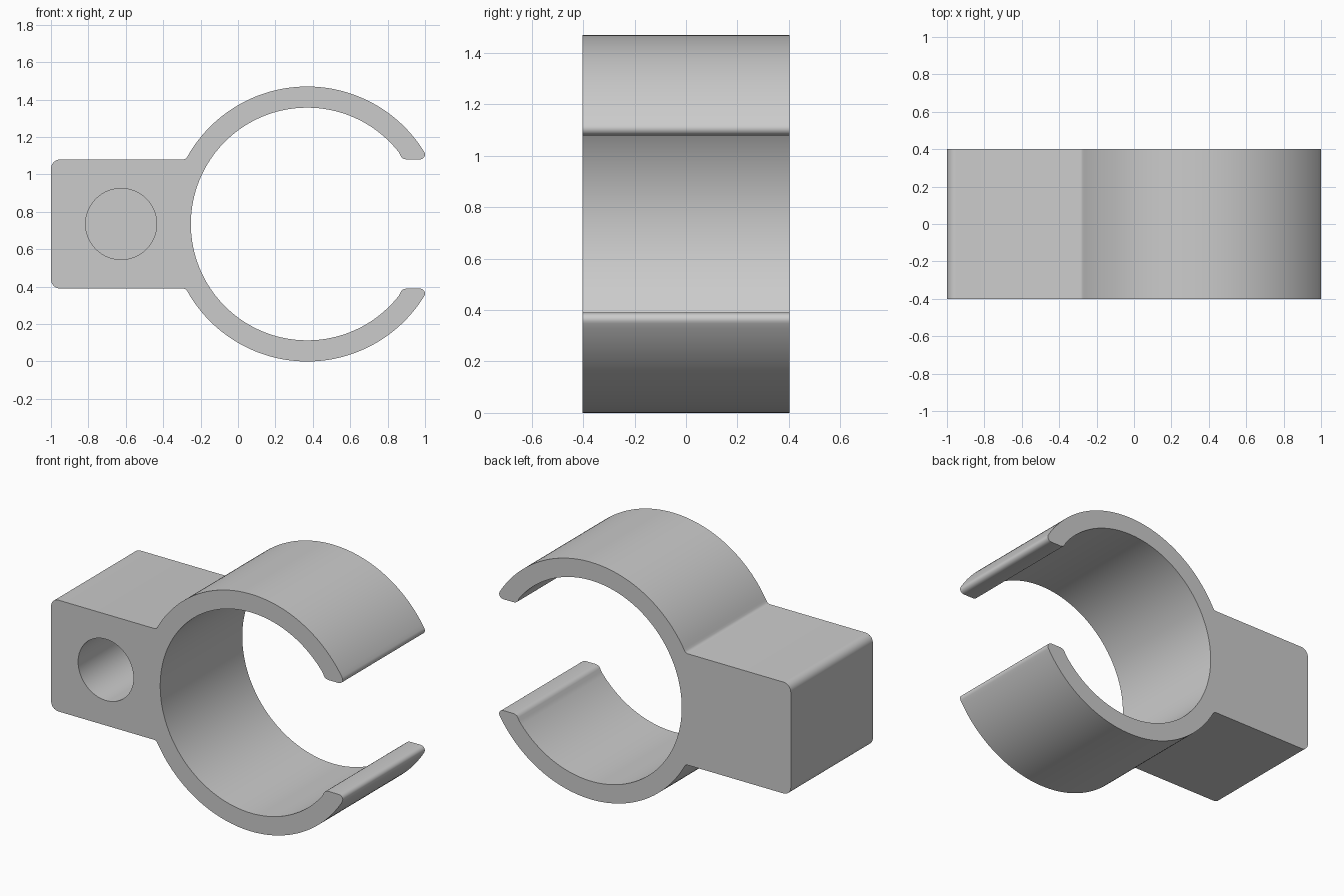
import bpy, bmesh
from math import sin, cos, pi, atan2

if "Cube" in bpy.data.objects:
    bpy.data.objects.remove(bpy.data.objects["Cube"])

CX, CZ = 0.37, 0.735          # ring centre
R_OUT, R_IN = 0.735, 0.622    # ring radii
HALF_DEPTH = 0.402


def arc(cx, cz, r, a0, a1, n):
    return [(cx + r * cos(a0 + (a1 - a0) * i / n), cz + r * sin(a0 + (a1 - a0) * i / n))
            for i in range(n + 1)]


def angle(x, z):
    return atan2(z - CZ, x - CX)


def prism(name, pts, y0, y1):
    bm = bmesh.new()
    face = bm.faces.new([bm.verts.new((x, y0, z)) for x, z in pts])
    ext = bmesh.ops.extrude_face_region(bm, geom=[face])
    bmesh.ops.translate(bm, vec=(0, y1 - y0, 0),
                        verts=[v for v in ext["geom"] if isinstance(v, bmesh.types.BMVert)])
    bmesh.ops.recalc_face_normals(bm, faces=bm.faces)
    mesh = bpy.data.meshes.new(name)
    bm.to_mesh(mesh)
    bm.free()
    ob = bpy.data.objects.new(name, mesh)
    bpy.context.collection.objects.link(ob)
    return ob


# Upper half of the outline, from the inner wall round the tip to the block end
inner = arc(CX, CZ, R_IN, pi, angle(0.862, 1.116), 64)
tip = [(0.870, 1.098), (0.878, 1.088), (0.889, 1.082), (0.902, 1.08),
       (0.972, 1.08), (0.985, 1.083), (0.995, 1.091), (1.0, 1.103), (0.999, 1.113)]
outer = arc(CX, CZ, R_OUT, angle(0.995, 1.122), angle(-0.268, 1.101), 64)
root = [(-0.274, 1.090), (-0.281, 1.083), (-0.292, 1.08)]
corner = arc(-0.95, 1.03, 0.05, pi / 2, pi, 10)
upper = inner + tip + outer + root + corner

# Mirror the outline downward; the inner wall point on the mirror line is shared
lower = [(x, 2 * CZ - z) for x, z in reversed(upper[1:])]
clip = prism("pipe_clip", upper + lower, -HALF_DEPTH, HALF_DEPTH)

# Blind screw hole in the front of the block
cutter = prism("hole_cutter", arc(-0.625, CZ, 0.19, 0, 2 * pi, 64)[:-1], -0.6, 0.2)
cutter.hide_render = True
mod = clip.modifiers.new("screw_hole", 'BOOLEAN')
mod.operation = 'DIFFERENCE'
mod.solver = 'EXACT'
mod.object = cutter

bpy.context.view_layer.objects.active = clip
clip.select_set(True)
bpy.ops.object.modifier_apply(modifier=mod.name)
bpy.data.objects.remove(cutter)
bpy.ops.object.shade_smooth_by_angle(angle=pi / 6)
